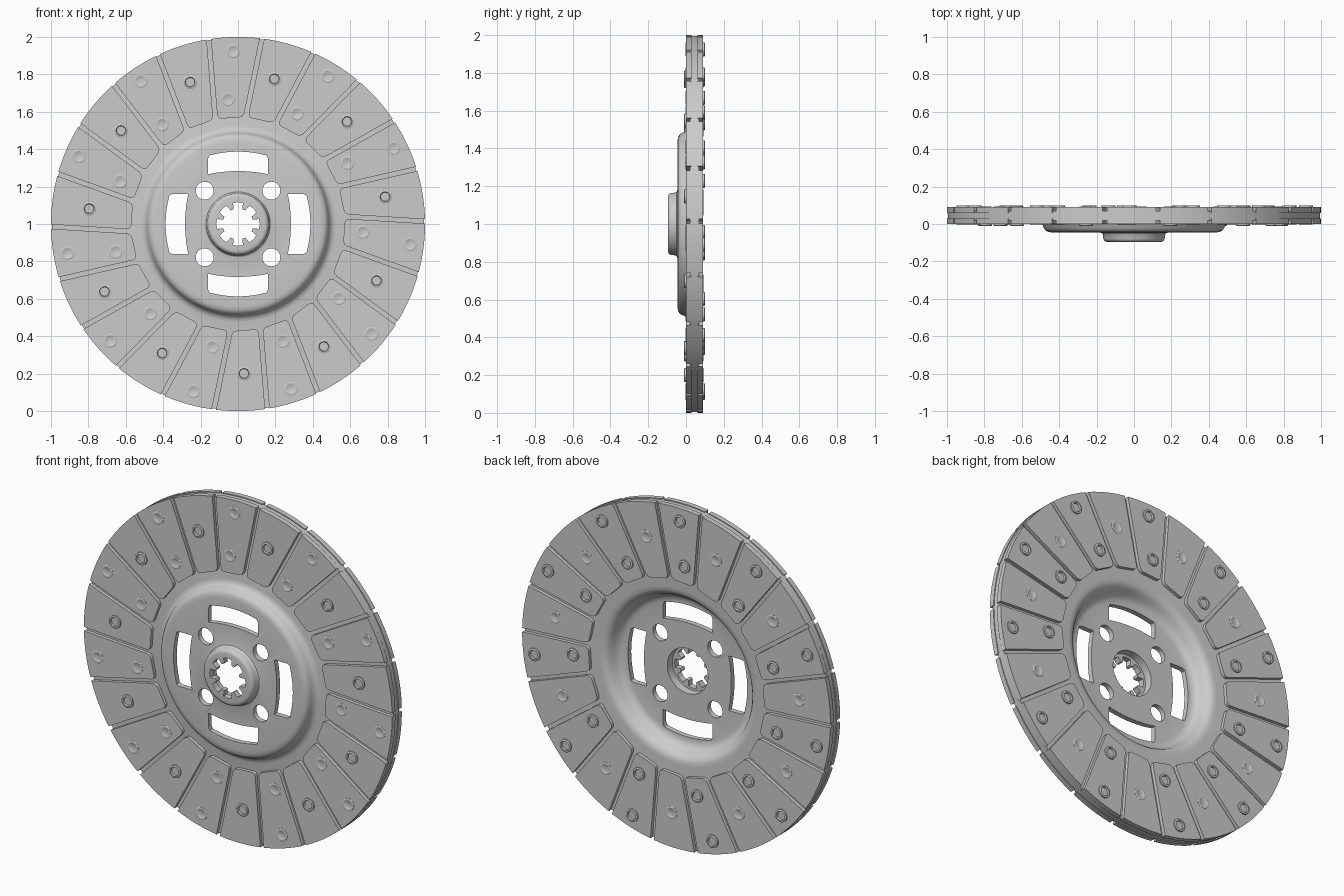
import bpy, bmesh
from math import sin, cos, asin, radians, pi, sqrt
from mathutils import Vector, Matrix

if "Cube" in bpy.data.objects:
    bpy.data.objects.remove(bpy.data.objects["Cube"])

CENTRE = Vector((0, 0, 1))
PADS = 22
STEP = 360 / PADS


def finish(bm, name, smooth=True):
    bmesh.ops.remove_doubles(bm, verts=bm.verts, dist=1e-5)
    bmesh.ops.recalc_face_normals(bm, faces=bm.faces)
    me = bpy.data.meshes.new(name)
    bm.to_mesh(me)
    bm.free()
    ob = bpy.data.objects.new(name, me)
    bpy.context.collection.objects.link(ob)
    if smooth:
        shade(ob)
    return ob


def shade(ob):
    bpy.ops.object.select_all(action='DESELECT')
    ob.select_set(True)
    bpy.context.view_layer.objects.active = ob
    bpy.ops.object.shade_smooth_by_angle(angle=radians(35))


def lathe(bm, profile, segs, at):
    """Spin a closed (radius, y) profile round the y axis through a point."""
    vs = [bm.verts.new(at + Vector((r, y, 0))) for r, y in profile]
    es = [bm.edges.new((vs[i], vs[(i + 1) % len(vs)])) for i in range(len(vs))]
    bmesh.ops.spin(bm, geom=vs + es, cent=at, axis=(0, 1, 0),
                   angle=2 * pi, steps=segs, use_duplicate=False)


def prism(bm, pts, y0, y1):
    """Extrude an (x, z) outline, relative to the disc centre, along y."""
    f = bm.faces.new([bm.verts.new(CENTRE + Vector((x, y0, z))) for x, z in pts])
    ext = bmesh.ops.extrude_face_region(bm, geom=[f])['geom']
    bmesh.ops.translate(bm, vec=(0, y1 - y0, 0),
                        verts=[v for v in ext if isinstance(v, bmesh.types.BMVert)])


def polar(r, a):
    return (r * cos(radians(a)), r * sin(radians(a)))


# Pressed plate: flat outer ring, dished middle, raised hub
bm = bmesh.new()
plate_profile = [
    (.995, .02), (.525, .02), (.508, .016), (.495, .006), (.487, -.008),
    (.482, -.022), (.474, -.034), (.46, -.042), (.44, -.045),
    (.185, -.045), (.172, -.049), (.166, -.057), (.164, -.078), (.16, -.088),
    (.152, -.094), (.142, -.096),
    (.05, -.096), (.05, -.06), (.13, -.06), (.132, -.015),
    (.40, -.015), (.42, -.011), (.437, 0), (.45, .02), (.462, .045),
    (.475, .06), (.495, .068), (.515, .07), (.995, .07)]
lathe(bm, plate_profile, 128, CENTRE)
plate = finish(bm, "pressed_plate", False)

# Cutters: arc windows, round holes and splined bore
bm = bmesh.new()
window = []
for i in range(11):
    x = -.158 + .0316 * i
    window.append((x, .387 - .9 * x * x))
window = [(-.16, .35)] + window + [(.16, .35)]
window[1] = (-.152, .367)
window[-2] = (.152, .367)
for i in range(11):
    x = .16 - .032 * i
    window.append((x, .283 - .65 * x * x))
for k in range(4):
    c, s = cos(k * pi / 2), sin(k * pi / 2)
    prism(bm, [(x * c - z * s, x * s + z * c) for x, z in window], -.2, .2)
    hx, hz = polar(.252, 45 + 90 * k)
    prism(bm, [(hx + .048 * cos(t * pi / 16), hz + .048 * sin(t * pi / 16))
               for t in range(32)], -.2, .2)
spline = []
for k in range(8):
    a = 45 * k
    spline += [polar(.083, a - 17), polar(.115, a - 13), polar(.117, a),
               polar(.115, a + 13), polar(.083, a + 17), polar(.081, a + 22.5)]
prism(bm, spline, -.2, .2)
cutter = finish(bm, "opening_cutter", False)
cutter.hide_render = True
mod = plate.modifiers.new("openings", 'BOOLEAN')
mod.operation = 'DIFFERENCE'
mod.solver = 'EXACT'
mod.object = cutter
bpy.context.view_layer.objects.active = plate
bpy.ops.object.modifier_apply(modifier=mod.name)
bpy.data.objects.remove(cutter)
shade(plate)

# Friction pads: skewed sectors with rounded inner corners, both sides
GAP, SKEW, TURN = .0115, .075, -3.5


def pad_outline(c):
    def low(r):
        return c - STEP / 2 + TURN + asin((SKEW + GAP) / r) * 180 / pi

    def high(r):
        return c + STEP / 2 + TURN + asin((SKEW - GAP) / r) * 180 / pi
    inner = [(.595, 0), (.58, .5), (.572, 1.4), (.57, 2.6)]
    pts = [polar(1, low(1) + (high(1) - low(1)) * i / 8) for i in range(9)]
    pts += [polar(r, high(r) - d) for r, d in inner]
    pts += [polar(r, low(r) + d) for r, d in reversed(inner)]
    return pts


for name, y0, y1 in (("front_friction_pads", 0, .03), ("back_friction_pads", .06, .09)):
    bm = bmesh.new()
    for k in range(PADS):
        prism(bm, pad_outline(90 + STEP * k), y0, y1)
    finish(bm, name)


# Rivets: pairs stand proud at the back, singles at the front
def rivet(bm, r, a, front, back):
    x, z = polar(r, a)
    prof = [(0, -.001), (.024, -.001), (.027, front), (.034, front),
            (.037, front + .002), (.037, back - .002), (.034, back),
            (.027, back), (.024, .091), (0, .091)]
    lathe(bm, prof, 20, CENTRE + Vector((x, 0, z)))


bm = bmesh.new()
for k in range(PADS):
    a = 90 + STEP * k
    if k % 2 == 0:
        rivet(bm, .925, a + 1.5, -.003, .1)
        rivet(bm, .67, a + 4.6, -.003, .1)
    else:
        rivet(bm, .8, a + 2.3, -.01, .093)
finish(bm, "rivets")
